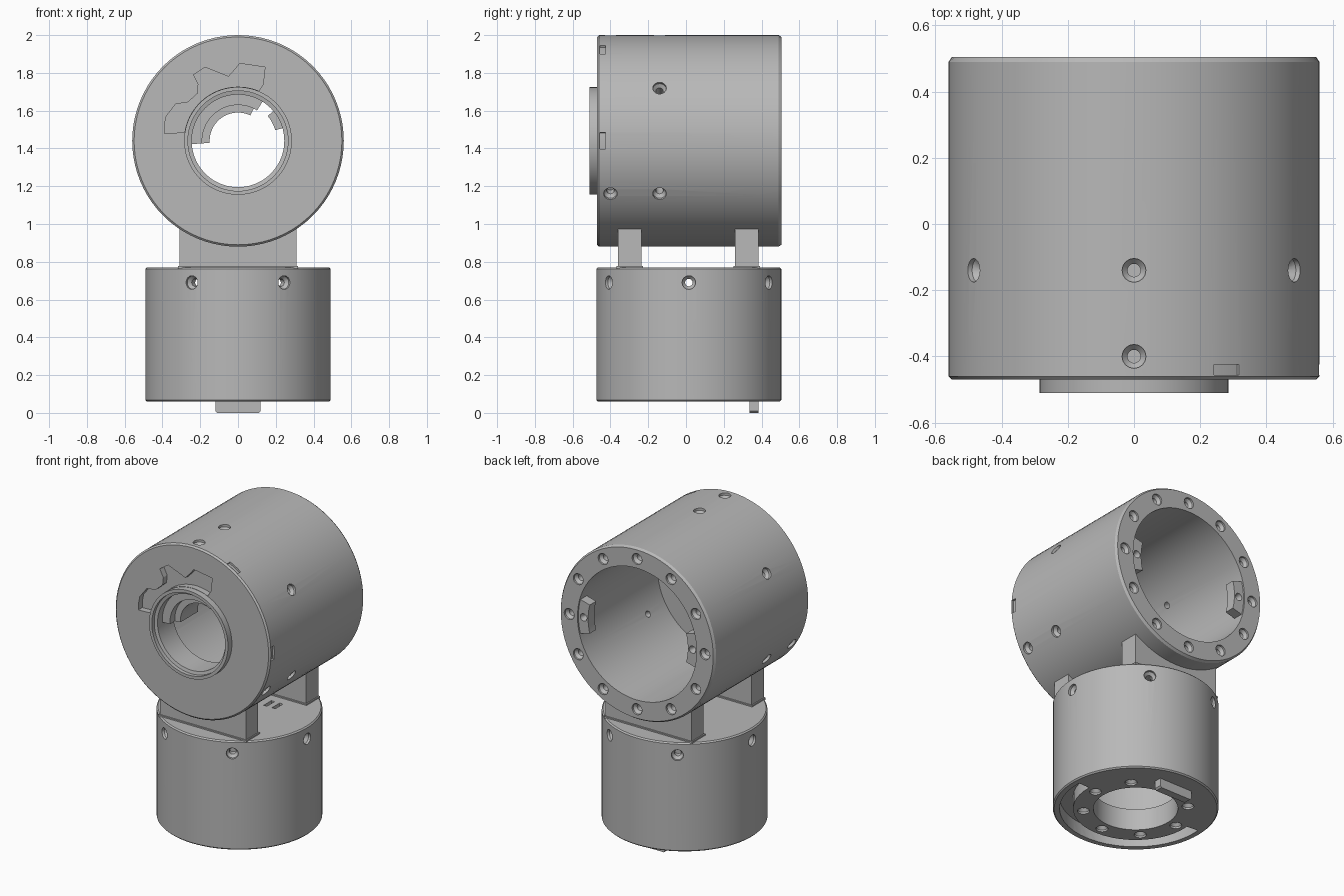
import bpy, bmesh
from math import cos, sin, pi, radians
from mathutils import Matrix

if "Cube" in bpy.data.objects:
    bpy.data.objects.remove(bpy.data.objects["Cube"], do_unlink=True)

grey = bpy.data.materials.new("plain grey")
grey.use_nodes = True
grey.diffuse_color = (0.48, 0.48, 0.48, 1)
grey.node_tree.nodes["Principled BSDF"].inputs["Base Color"].default_value = grey.diffuse_color

# Local frames: the head axis runs along y, the base axis along z
HEAD = Matrix(((1, 0, 0, 0), (0, 0, 1, 0), (0, 1, 0, 1.44), (0, 0, 0, 1)))
BASE = Matrix.Translation((0, 0.015, 0))
HEAD_R, BASE_R = 0.56, 0.49


def lathe(bm, profile, matrix, segs=64):
    """Revolve a closed (radius, height) profile around local z."""
    rings = []
    for r, h in profile:
        count = segs if r > 0 else 1
        rings.append([bm.verts.new(matrix @ Matrix.Rotation(2 * pi * i / segs, 4, "Z")
                                   @ Matrix.Translation((r, 0, h)).translation)
                      for i in range(count)])
    for a, b in zip(rings, rings[1:] + rings[:1]):
        if len(a) == 1 and len(b) == 1:
            continue
        for i in range(segs):
            j = (i + 1) % segs
            quad = [a[i % len(a)], a[j % len(a)], b[j % len(b)], b[i % len(b)]]
            bm.faces.new(list(dict.fromkeys(quad)))


def prism(bm, points, h0, h1, matrix):
    """Extrude a flat outline along local z."""
    low, high = [[bm.verts.new(matrix @ Matrix.Translation((u, v, h)).translation)
                  for u, v in points] for h in (h0, h1)]
    bm.faces.new(low)
    bm.faces.new(high)
    for i in range(len(points)):
        j = (i + 1) % len(points)
        bm.faces.new((low[i], low[j], high[j], high[i]))


def arc(r, a0, a1, steps=24):
    angles = [radians(a0 + (a1 - a0) * i / steps) for i in range(steps + 1)]
    return [(r * cos(a), r * sin(a)) for a in angles]


def sector(bm, r0, r1, a0, a1, h0, h1, matrix):
    prism(bm, arc(r0, a0, a1) + arc(r1, a1, a0), h0, h1, matrix)


def box(bm, x0, x1, y0, y1, z0, z1):
    prism(bm, [(x0, y0), (x1, y0), (x1, y1), (x0, y1)], z0, z1, Matrix())


def drill(bm, matrix, depth, r=0.02, sink=0.036):
    """Countersunk hole cutter, surface at local z = 0, pointing down."""
    lathe(bm, [(0, -depth), (r, -depth), (r, -0.03), (sink, -0.012), (sink, 0.04), (0, 0.04)], matrix, 16)


def radial(frame, degrees, radius, height):
    return (frame @ Matrix.Rotation(radians(degrees), 4, "Z")
            @ Matrix.Translation((radius - 0.004, 0, height)) @ Matrix.Rotation(pi / 2, 4, "Y"))


def finish(bm, name):
    bmesh.ops.recalc_face_normals(bm, faces=bm.faces)
    mesh = bpy.data.meshes.new(name)
    bm.to_mesh(mesh)
    bm.free()
    mesh.materials.append(grey)
    obj = bpy.data.objects.new(name, mesh)
    bpy.context.collection.objects.link(obj)
    return obj


def smooth(obj):
    bpy.ops.object.select_all(action="DESELECT")
    obj.select_set(True)
    bpy.context.view_layer.objects.active = obj
    bpy.ops.object.shade_smooth_by_angle(angle=radians(30))


def carve(obj, cutter_bm):
    cutter = finish(cutter_bm, "cutter")
    cutter.hide_render = True
    mod = obj.modifiers.new("holes", "BOOLEAN")
    mod.operation, mod.solver, mod.object = "DIFFERENCE", "EXACT", cutter
    bpy.context.view_layer.objects.active = obj
    bpy.ops.object.modifier_apply(modifier=mod.name)
    bpy.data.objects.remove(cutter, do_unlink=True)
    smooth(obj)


# Head housing: hollow drum with a thick front wall and a collar
bm = bmesh.new()
lathe(bm, [(0.43, 0.505), (0.43, -0.32), (0.245, -0.32), (0.245, -0.48), (0.265, -0.485),
           (0.265, -0.51), (0.285, -0.51), (0.285, -0.47), (0.55, -0.47), (HEAD_R, -0.46),
           (HEAD_R, 0.49), (0.55, 0.505)], HEAD, 80)
head = finish(bm, "head_housing")

cut = bmesh.new()
for k in range(6):
    drill(cut, radial(HEAD, 30 + 60 * k, HEAD_R, -0.14), 0.2)
for k in range(3):
    drill(cut, radial(HEAD, 90 + 120 * k, HEAD_R, -0.4), 0.07)
face_back = HEAD @ Matrix.Translation((0, 0, 0.505))
for k in range(12):
    drill(cut, face_back @ Matrix.Rotation(k * pi / 6, 4, "Z") @ Matrix.Translation((0.49, 0, 0)), 0.07)
# Wavy pocket in the front face
wave = [(-0.39, 0.04), (-0.39, 0.08), (-0.38, 0.13), (-0.33, 0.195), (-0.265, 0.205),
        (-0.215, 0.25), (-0.21, 0.3), (-0.235, 0.35), (-0.175, 0.39), (-0.1, 0.36),
        (-0.05, 0.34), (-0.015, 0.38), (0.01, 0.41), (0.143, 0.39), (0.133, 0.3), (0.11, 0.265)]
prism(cut, wave + arc(0.287, 69, 171), -0.5, -0.43, HEAD)
# Rim notches
for a in (0, 60):
    sector(cut, HEAD_R - 0.012, HEAD_R + 0.05, a - 4.5, a + 4.5, -0.456, -0.425, HEAD)
carve(head, cut)

# Lugs inside the rear opening
for name, a in (("left_rear_lug", 0), ("right_rear_lug", 180)):
    bm = bmesh.new()
    sector(bm, 0.36, 0.435, a - 15, a + 15, 0.43, 0.495, HEAD)
    lug = finish(bm, name)
    cut = bmesh.new()
    drill(cut, HEAD @ Matrix.Rotation(radians(a), 4, "Z") @ Matrix.Translation((0.393, 0, 0.495)),
          0.05, 0.015, 0.024)
    carve(lug, cut)

# Stepped stop inside the front bore
bm = bmesh.new()
sector(bm, 0.19, 0.25, 58, 184, -0.43, -0.2, HEAD)
sector(bm, 0.15, 0.195, 64, 184, -0.38, -0.2, HEAD)
sector(bm, 0.205, 0.25, 16, 40, -0.4, -0.25, HEAD)
smooth(finish(bm, "bore_stop"))

# Base housing: drum with an open bottom plate
bm = bmesh.new()
lathe(bm, [(0, 0.71), (0.42, 0.71), (0.42, 0.2), (0.25, 0.2), (0.25, 0.06), (0.482, 0.06),
           (BASE_R, 0.068), (BASE_R, 0.762), (0.482, 0.77), (0, 0.77)], BASE, 80)
base = finish(bm, "base_housing")

cut = bmesh.new()
for k in range(6):
    drill(cut, radial(BASE, 60 * k, BASE_R, 0.69), 0.12)
underside = BASE @ Matrix.Translation((0, 0, 0.06)) @ Matrix.Rotation(pi, 4, "X")
for k in range(8):
    drill(cut, underside @ Matrix.Rotation(k * pi / 4, 4, "Z") @ Matrix.Translation((0.31, 0, 0)), 0.07)
# Half-round guide groove underneath
sector(cut, 0.37, 0.45, 175, 362, 0.0, 0.14, BASE)
# Cable slots in the top
for x in (0.12, 0.18):
    box(cut, x - 0.012, x + 0.012, 0.11, 0.19, 0.74, 0.8)
carve(base, cut)

# Two saddle legs joining head and base
for name, y0, y1 in (("front_leg", -0.36, -0.235), ("rear_leg", 0.26, 0.385)):
    bm = bmesh.new()
    box(bm, -0.31, 0.31, y0, y1, 0.765, 0.975)
    box(bm, -0.318, 0.318, y0 - 0.008, y1 + 0.008, 0.765, 0.778)
    finish(bm, name)

# Locating tab below the base
bm = bmesh.new()
prism(bm, [(-0.12, 0.07), (-0.12, 0.01), (-0.11, 0), (0.11, 0), (0.12, 0.01), (0.12, 0.07)],
      0.335, 0.385, Matrix(((1, 0, 0, 0), (0, 0, 1, 0), (0, 1, 0, 0), (0, 0, 0, 1))))
finish(bm, "bottom_tab")
